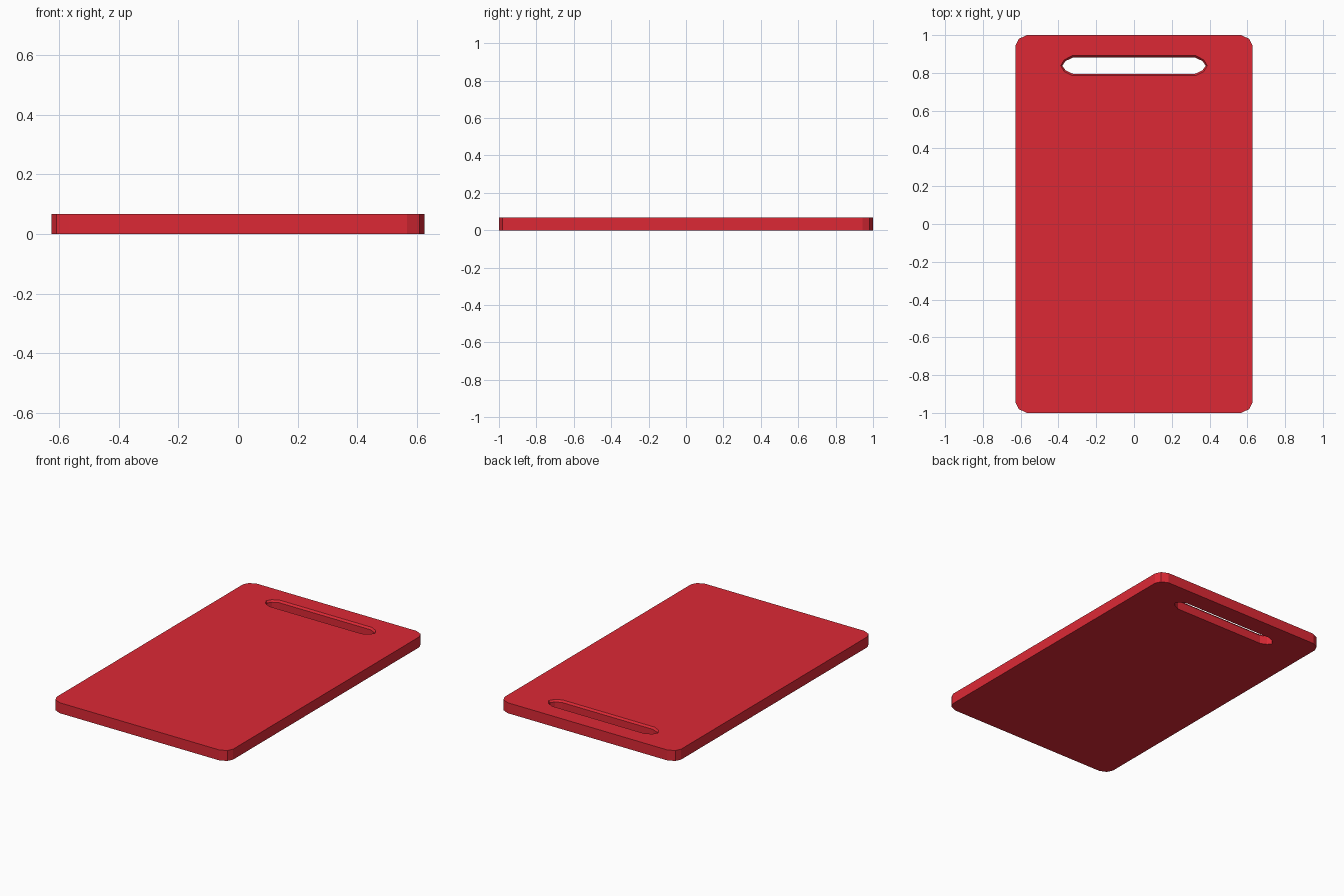
import bpy, bmesh

if "Cube" in bpy.data.objects:
    bpy.data.objects.remove(bpy.data.objects["Cube"])

W, L, H = 0.627, 1.0, 0.067   # half width, half length, thickness
SLOT_Y = 0.838


def mirrored(quarter, cy=0.0):
    """Closed outline from one quarter listed from the x side to the y side."""
    pts = quarter + [(-x, y) for x, y in reversed(quarter)]
    pts += [(-x, -y) for x, y in pts]
    out = []
    for x, y in pts:
        p = (x, y + cy)
        if p not in out:
            out.append(p)
    return out


def ring(bm, pts, z):
    verts = [bm.verts.new((x, y, z)) for x, y in pts]
    n = len(verts)
    edges = [bm.edges.new((verts[i], verts[(i + 1) % n])) for i in range(n)]
    return verts, edges


def wall(bm, a, b):
    n = len(a)
    for i in range(n):
        j = (i + 1) % n
        bm.faces.new((a[i], a[j], b[j], b[i]))


bm = bmesh.new()

# Outer rim with clipped round corners
outline = mirrored([(W, L - 0.055), (W - 0.017, L - 0.02), (W - 0.06, L)])
low, low_e = ring(bm, outline, 0)
top, top_e = ring(bm, outline, H)
wall(bm, low, top)

# Handle slot with a small chamfer at the top edge
wide = mirrored([(0.388, 0), (0.37, 0.031), (0.327, 0.053)], SLOT_Y)
narrow = mirrored([(0.38, 0), (0.362, 0.025), (0.323, 0.043)], SLOT_Y)
s_low, s_low_e = ring(bm, narrow, 0)
s_mid, _ = ring(bm, narrow, H - 0.012)
s_top, s_top_e = ring(bm, wide, H)
wall(bm, s_low, s_mid)
wall(bm, s_mid, s_top)

# Flat top and underside around the slot
for edges in (low_e + s_low_e, top_e + s_top_e):
    bmesh.ops.triangle_fill(bm, edges=edges, use_beauty=True, use_dissolve=False)
bmesh.ops.recalc_face_normals(bm, faces=bm.faces)

mesh = bpy.data.meshes.new("cutting_board")
bm.to_mesh(mesh)
bm.free()
board = bpy.data.objects.new("cutting_board", mesh)
bpy.context.collection.objects.link(board)

mat = bpy.data.materials.new("red_plastic")
mat.diffuse_color = (0.72, 0.022, 0.036, 1)
mat.use_nodes = True
mat.node_tree.nodes["Principled BSDF"].inputs["Base Color"].default_value = mat.diffuse_color
mesh.materials.append(mat)
